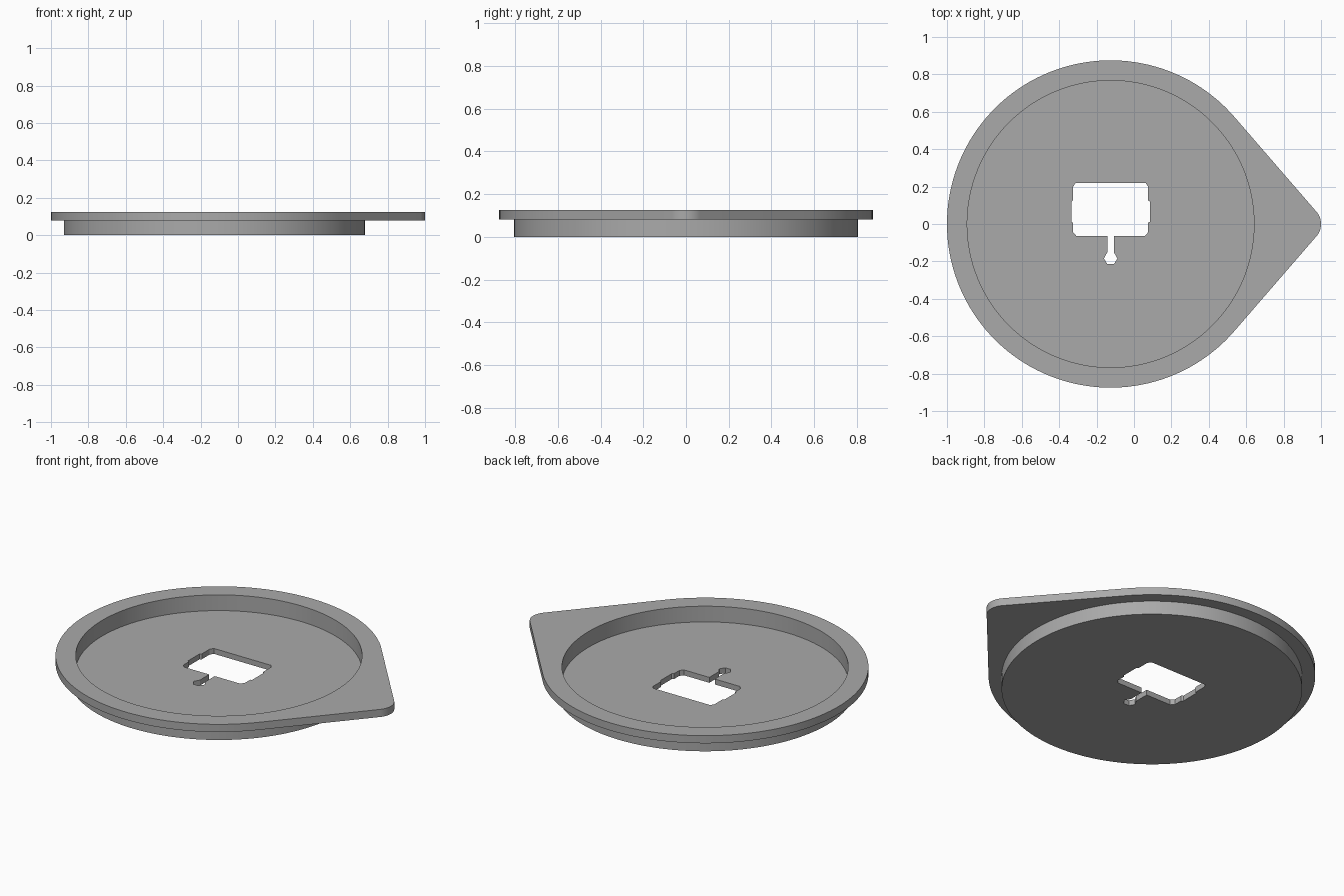
import bpy, bmesh, math

if "Cube" in bpy.data.objects:
    bpy.data.objects.remove(bpy.data.objects["Cube"], do_unlink=True)

CX = -0.125                      # axis of the round dish
RIM, TIP = 0.875, 0.1            # flange radius and rounded spout tip radius
FLOOR, UNDER, TOP = 0.032, 0.08, 0.125


def arc(cx, r, start, end, n):
    return [(cx + r * math.cos(start + (end - start) * i / n),
             r * math.sin(start + (end - start) * i / n)) for i in range(n + 1)]


def circle(r, n=128):
    return arc(CX, r, 0, math.tau, n)[:-1]


def teardrop():
    # Round flange joined to the small tip by two tangent lines
    tip_x = 1 - TIP
    a = math.acos((RIM - TIP) / (tip_x - CX))
    return arc(CX, RIM, a, math.tau - a, 110) + arc(tip_x, TIP, -a, a, 16)


def cutout():
    # Right half of the window with its keyhole slot, mirrored about the axis
    half = [(0.187, 0.22), (0.2, 0.2), (0.2, 0.126), (0.21, 0.12),
            (0.21, 0.012), (0.2, 0.006), (0.2, -0.045), (0.182, -0.065),
            (0.018, -0.065), (0.018, -0.152), (0.036, -0.184), (0.018, -0.214)]
    return ([(CX + x, y) for x, y in half] +
            [(CX - x, y) for x, y in reversed(half)])


def build(name, layers, material):
    # Layers sharing an outline become walls; differing ones become flat faces
    bm = bmesh.new()
    loops = []
    for outline, z in layers:
        verts = [bm.verts.new((x, y, z)) for x, y in outline]
        edges = [bm.edges.new((v, verts[i - 1])) for i, v in enumerate(verts)]
        loops.append((outline, verts, edges))
    for i, (outline, verts, edges) in enumerate(loops):
        other, verts2, edges2 = loops[(i + 1) % len(loops)]
        if other is outline:
            for j in range(len(verts)):
                bm.faces.new((verts[j - 1], verts[j], verts2[j], verts2[j - 1]))
        else:
            bmesh.ops.triangle_fill(bm, edges=edges + edges2, use_beauty=True)
    bmesh.ops.recalc_face_normals(bm, faces=bm.faces[:])
    mesh = bpy.data.meshes.new(name)
    bm.to_mesh(mesh)
    bm.free()
    mesh.materials.append(material)
    obj = bpy.data.objects.new(name, mesh)
    bpy.context.collection.objects.link(obj)
    bpy.ops.object.select_all(action='DESELECT')
    obj.select_set(True)
    bpy.context.view_layer.objects.active = obj
    bpy.ops.object.shade_smooth_by_angle(angle=math.radians(25))
    return obj


grey = bpy.data.materials.new("plain grey")
grey.use_nodes = True
colour = (0.4, 0.4, 0.4, 1)
grey.diffuse_color = colour
grey.node_tree.nodes["Principled BSDF"].inputs["Base Color"].default_value = colour

# Shallow dish with a pointed flange and a cutout floor, as one closed shell
outer, flange, inner, hole = circle(0.805), teardrop(), circle(0.767), cutout()
build("spouted_tray", [(outer, 0), (outer, UNDER), (flange, UNDER), (flange, TOP),
                       (inner, TOP), (inner, FLOOR), (hole, FLOOR), (hole, 0)], grey)
